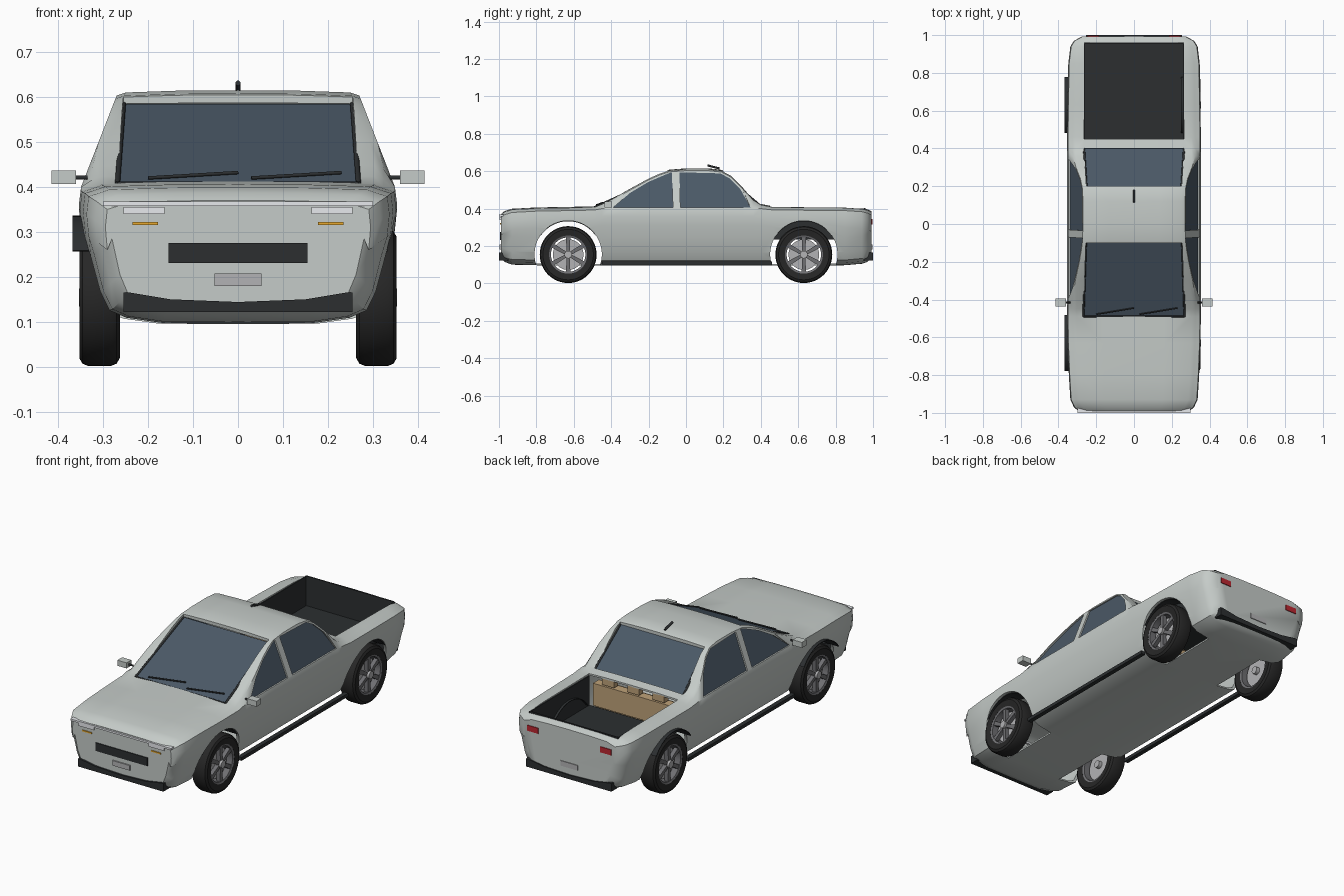
import bpy, bmesh, math
from mathutils import Vector

if "Cube" in bpy.data.objects:
    bpy.data.objects.remove(bpy.data.objects["Cube"])

def material(name, r, g, b):
    m = bpy.data.materials.new(name)
    m.diffuse_color = (r, g, b, 1)
    m.use_nodes = True
    m.node_tree.nodes["Principled BSDF"].inputs["Base Color"].default_value = m.diffuse_color
    return m

PAINT = material("paint", .56, .60, .58)
DARK = material("dark_trim", .025, .028, .03)
RUBBER = material("rubber", .02, .02, .02)
GLASS = material("glass", .07, .10, .135)
METAL = material("metal", .45, .45, .46)
SPOKE = material("spoke_grey", .16, .16, .17)
PALE = material("lamp", .8, .82, .85)
AMBER = material("amber", .8, .4, .03)
RED = material("red_lamp", .5, .02, .03)
TAN = material("tan", .52, .36, .19)

def finish(ob, angle=35):
    for p in ob.data.polygons:
        p.use_smooth = True
    ob.data.set_sharp_from_angle(angle=math.radians(angle))

def mesh(name, verts, faces, mat=None, smooth=True):
    bm = bmesh.new()
    vs = [bm.verts.new(v) for v in verts]
    for f in faces:
        bm.faces.new([vs[i] for i in f])
    bmesh.ops.recalc_face_normals(bm, faces=bm.faces)
    me = bpy.data.meshes.new(name)
    bm.to_mesh(me)
    bm.free()
    ob = bpy.data.objects.new(name, me)
    bpy.context.collection.objects.link(ob)
    if mat:
        me.materials.append(mat)
    if smooth:
        finish(ob)
    return ob

def prism(name, bottom, top, mat=None):
    n = len(bottom)
    faces = [list(range(n)), list(range(n, 2 * n))]
    faces += [(i, (i + 1) % n, n + (i + 1) % n, n + i) for i in range(n)]
    return mesh(name, list(bottom) + list(top), faces, mat, False)

def box(name, x0, x1, y0, y1, z0, z1, mat=None):
    c = [(x0, y0), (x1, y0), (x1, y1), (x0, y1)]
    return prism(name, [(*p, z0) for p in c], [(*p, z1) for p in c], mat)

def rod(name, p, q, r, mat, n=8):
    p, q = Vector(p), Vector(q)
    rot = (q - p).to_track_quat('Z', 'Y')
    ring = [rot @ Vector((r * math.cos(a), r * math.sin(a), 0))
            for a in (2 * math.pi * (i + .5) / n for i in range(n))]
    ob = prism(name, [p + v for v in ring], [q + v for v in ring], mat)
    finish(ob, 50)
    return ob

def revolve(name, prof, c, mat, n=48, a0=0.0, a1=360.0):
    """Spin a closed (radius, x) profile about an x axis through c."""
    full, m = a1 - a0 >= 360, len(prof)
    verts, faces = [], []
    for i in range(n if full else n + 1):
        a = math.radians(a0 + (a1 - a0) * i / n)
        verts += [(c[0] + x, c[1] + r * math.cos(a), c[2] + r * math.sin(a)) for r, x in prof]
    for i in range(n):
        j = (i + 1) % n if full else i + 1
        faces += [(i * m + k, i * m + (k + 1) % m, j * m + (k + 1) % m, j * m + k) for k in range(m)]
    if not full:
        faces += [list(range(m)), list(range(n * m, n * m + m))]
    return mesh(name, verts, faces, mat)

# body stations: y, half width, bottom z, top z
STATIONS = [
    (-.99, .295, .135, .370), (-.97, .318, .115, .387), (-.93, .337, .10, .399),
    (-.80, .345, .097, .406), (-.63, .352, .095, .409), (-.49, .354, .095, .412),
    (-.45, .354, .095, .428), (-.40, .354, .095, .452), (-.30, .354, .095, .510),
    (-.20, .354, .095, .565), (-.14, .354, .095, .592), (-.09, .354, .095, .608),
    (0, .354, .095, .615), (.12, .354, .095, .615), (.19, .354, .095, .607),
    (.24, .354, .095, .580), (.30, .354, .095, .520), (.36, .354, .095, .450),
    (.40, .354, .095, .425), (.46, .354, .095, .413), (.63, .352, .095, .411),
    (.85, .348, .097, .409), (.94, .337, .105, .403), (.97, .318, .115, .396),
    (.993, .275, .135, .385)]

def section(w, zb, zt):
    belt = min(.40, zt - .02)
    we = min(w - .03, w - .005 - .389 * (zt - .412))
    half = [(.5 * w, zb + .001), (.72 * w, zb + .012), (.83 * w, zb + .028), (.89 * w, zb + .07),
            (.95 * w, zb + .15), (.985 * w, belt - .09), (w, belt - .04), (.986 * w, belt),
            (we, zt - .012), (we - .02, zt - .005), (.5 * we, zt - .001)]
    return [(0, zb)] + half + [(0, zt)] + [(-x, z) for x, z in reversed(half)]

def body_loft(name, sx=1, sy=1, sz=1, mid=.26):
    verts, faces = [], []
    for y, w, zb, zt in STATIONS:
        ring = section(w, zb, zt)
        verts += [(x * sx, y * sy, mid + (z - mid) * sz) for x, z in ring]
    n, m = len(STATIONS), len(section(1, 0, 1))
    for i in range(n - 1):
        for k in range(m):
            l = (k + 1) % m
            faces.append((i * m + k, i * m + l, i * m + m + l, i * m + m + k))
    faces += [list(range(m)), list(range((n - 1) * m, n * m))]
    return mesh(name, verts, faces)

# hollow body shell with openings
body = body_loft("body")
cutters = [body_loft("cabin_cutter", .955, .985, .95)]
for s in (1, -1):
    for y in (-.63, .63):
        cutters.append(rod("arch_cutter", (s * .17, y, .155), (s * .5, y, .155), .18, None, 48))
FRONT_WIN = [(-.39, .405), (-.07, .405), (-.075, .594), (-.095, .588), (-.2, .543), (-.3, .483)]
REAR_WIN = [(-.03, .405), (.345, .405), (.29, .505), (.235, .56), (.185, .588), (-.035, .594)]
for win in (FRONT_WIN, REAR_WIN):
    cutters.append(prism("window_cutter", [(-.5, *p) for p in win], [(.5, *p) for p in win]))
SCREENS = {"windscreen": ((-.49, .268, .407), (-.10, .255, .584)),
           "rear_window": ((.402, .265, .412), (.20, .252, .584))}
for (ya, xa, za), (yb, xb, zb) in SCREENS.values():
    c = [(-xa, ya), (xa, ya), (xb, yb), (-xb, yb)]
    cutters.append(prism("screen_cutter", [(*p, .37) for p in c], [(*p, .75) for p in c]))
cutters.append(box("bed_cutter", -.265, .265, .45, .955, .35, .7))
for c in cutters:
    c.hide_render = True
    mod = body.modifiers.new("cut", 'BOOLEAN')
    mod.operation, mod.solver, mod.object = 'DIFFERENCE', 'EXACT', c
bpy.context.view_layer.update()
shell = bpy.data.meshes.new_from_object(body.evaluated_get(bpy.context.evaluated_depsgraph_get()))
body.modifiers.clear()
body.data = shell
shell.materials.clear()
shell.materials.append(PAINT)
finish(body)
for c in cutters:
    bpy.data.objects.remove(c)

# windscreen and rear window with dark side frames
for name, ((ya, xa, za), (yb, xb, zb)) in SCREENS.items():
    c = [(-xa, ya, za), (xa, ya, za), (xb, yb, zb), (-xb, yb, zb)]
    prism(name, [(x, y, z - .005) for x, y, z in c], c, GLASS)
    for s in (1, -1):
        rod(name + "_frame", (s * xa, ya, za), (s * xb, yb, zb), .006, DARK)
    rod(name + "_lower_frame", c[0], c[1], .005, DARK)

# side glass
def side_x(z):
    return .341 - .389 * (z - .40)
for s in (1, -1):
    for name, win in (("front_side_glass", FRONT_WIN), ("rear_side_glass", REAR_WIN)):
        prism(name, [(s * side_x(z), y, z) for y, z in win],
              [(s * (side_x(z) - .005), y, z) for y, z in win], GLASS)

# load bed liner
box("bed_floor", -.262, .262, .45, .96, .235, .242, DARK)
box("bed_tailgate_liner", -.262, .262, .953, .96, .24, .402, DARK)
for s in (1, -1):
    box("bed_side_liner", min(s * .260, s * .266), max(s * .260, s * .266), .45, .96, .24, .40, DARK)

# seats
def seat(name, x0, x1, y, heads):
    box(name + "_cushion", x0, x1, y - .2, y, .22, .27, TAN)
    box(name + "_back", x0, x1, y - .03, y + .02, .245, .365, TAN)
    for hx in heads:
        box(name + "_headrest", hx - .035, hx + .035, y - .015, y + .02, .372, .408, TAN)
        rod(name + "_headrest_post", (hx, y, .36), (hx, y, .38), .008, TAN)
seat("rear_bench", -.24, .24, .43, (-.15, 0, .15))
for s in (1, -1):
    seat("front_seat", s * .14 - .09, s * .14 + .09, .05, (s * .14,))
box("dashboard", -.30, .30, -.44, -.36, .33, .385, DARK)

# wheels
TYRE = [(.102, -.040), (.135, -.045), (.147, -.038), (.152, -.026),
        (.152, .026), (.147, .038), (.135, .045), (.102, .040)]
for s in (1, -1):
    for y in (-.63, .63):
        c = Vector((s * .308, y, .154))
        revolve("tyre", TYRE, c, RUBBER)
        revolve("rim", [(.092, -.036), (.103, -.04), (.103, .04), (.092, .036)], c, SPOKE)
        rod("brake_disc", c - Vector((s * .01, 0, 0)), c + Vector((s * .008, 0, 0)), .082, METAL, 32)
        rod("hub", c - Vector((s * .03, 0, 0)), c + Vector((s * .046, 0, 0)), .02, METAL, 20)
        for i in range(6):
            a = math.radians(60 * i + 30)
            d, t = Vector((0, math.cos(a), math.sin(a))), Vector((0, -math.sin(a), math.cos(a)))
            o, w = Vector((s * .012, 0, 0)), Vector((s * .034, 0, 0))
            q = [c + d * .012 - t * .008, c + d * .095 - t * .012, c + d * .095 + t * .012, c + d * .012 + t * .008]
            prism("spoke", [p + o for p in q], [p + w for p in q], SPOKE)
        revolve("arch_liner", [(.178, -.06), (.182, -.06), (.182, .025), (.178, .025)],
                c, DARK, 24, 35, 145)
    # sills and door mirrors
    box("sill", min(s * .312, s * .336), max(s * .312, s * .336), -.45, .46, .10, .118, DARK)
    rod("mirror_arm", (s * .335, -.415, .421), (s * .365, -.415, .421), .005, DARK)
    box("mirror", min(s * .36, s * .415), max(s * .36, s * .415), -.436, -.395, .407, .437, PAINT)
    # lamps
    box("headlamp", min(s * .163, s * .255), max(s * .163, s * .255), -.996, -.96, .340, .355, PALE)
    box("indicator", min(s * .178, s * .235), max(s * .178, s * .235), -.995, -.97, .315, .322, AMBER)
    box("tail_lamp", min(s * .185, s * .25), max(s * .185, s * .25), .96, .997, .315, .345, RED)

# nose and tail details
box("light_bar", -.30, .30, -1.0, -.965, .357, .367, PALE)
box("grille", -.155, .155, -.995, -.96, .231, .275, DARK)
for s, name in ((-1, "front"), (1, "rear")):
    y0, y1 = sorted((s * .97, s * .997))
    box(name + "_plate", -.052, .052, y0, y1, .18, .207, METAL)
    # bumper lip that dips in the middle and wraps at the ends
    top = [(-.255, .165), (-.24, .165), (-.15, .15), (0, .144), (.15, .15), (.24, .165), (.255, .165)]
    prof = top + [(.255, .122), (-.255, .122)]
    prism(name + "_bumper", [(x, s * .95, z) for x, z in prof], [(x, s * 1.0, z) for x, z in prof], DARK)

# roof aerial and wipers
rod("aerial", (0, .115, .631), (0, .18, .614), .006, DARK)
for x in (-.2, .03):
    rod("wiper", (x, -.478, .420), (x + .2, -.445, .432), .004, DARK)
